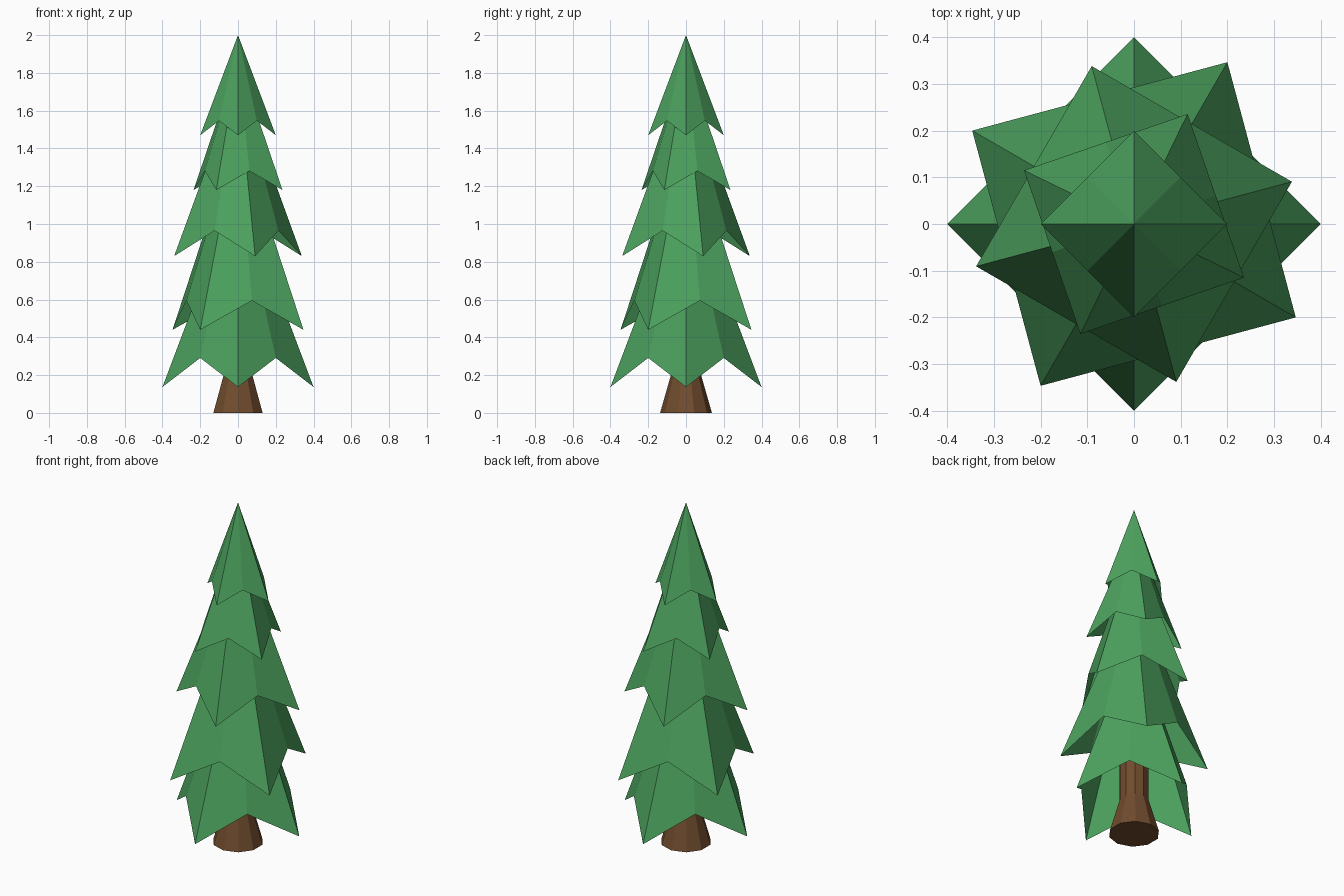
import bpy, bmesh
from math import cos, sin, radians, tau

cube = bpy.data.objects.get("Cube")
if cube:
    bpy.data.objects.remove(cube, do_unlink=True)


def material(name, colour):
    mat = bpy.data.materials.new(name)
    mat.use_nodes = True
    mat.diffuse_color = colour
    mat.node_tree.nodes["Principled BSDF"].inputs["Base Color"].default_value = colour
    return mat


def make_object(name, bm, mat):
    bmesh.ops.recalc_face_normals(bm, faces=bm.faces)
    mesh = bpy.data.meshes.new(name)
    bm.to_mesh(mesh)
    bm.free()
    mesh.materials.append(mat)
    obj = bpy.data.objects.new(name, mesh)
    bpy.context.collection.objects.link(obj)
    return obj


def branch_tier(name, radius, tip_z, turn, mat):
    """Open four-pointed cone whose rim rises between the points."""
    bm = bmesh.new()
    apex = bm.verts.new((0, 0, tip_z + radius * 2.65))
    rim = []
    for i in range(8):
        notch = i % 2
        r = radius * cos(radians(45)) if notch else radius
        a = radians(turn + 45 * i)
        z = tip_z + notch * radius * 0.385
        rim.append(bm.verts.new((r * cos(a), r * sin(a), z)))
    for i in range(8):
        bm.faces.new((apex, rim[i], rim[(i + 1) % 8]))
    return make_object(name, bm, mat)


def trunk(profile, sides, mat):
    """Flared trunk made from stacked rings of (radius, height)."""
    bm = bmesh.new()
    rings = []
    for r, z in profile:
        angles = [radians(90) + tau * i / sides for i in range(sides)]
        rings.append([bm.verts.new((r * cos(a), r * sin(a), z)) for a in angles])
    for low, high in zip(rings, rings[1:]):
        for i in range(sides):
            j = (i + 1) % sides
            bm.faces.new((low[i], low[j], high[j], high[i]))
    bm.faces.new(rings[0])
    bm.faces.new(rings[-1])
    return make_object("trunk", bm, mat)


green = material("needle green", (0.074, 0.366, 0.114, 1))
brown = material("bark brown", (0.162, 0.072, 0.027, 1))

trunk([(0.137, 0), (0.08, 0.2), (0.08, 0.75)], 10, brown)

# Tiers from bottom to top: radius, height of the points, turn in degrees
tiers = [(0.4, 0.137, 0), (0.4, 0.44, 60), (0.35, 0.83, 15),
         (0.262, 1.18, 64), (0.2, 1.47, 0)]
for number, (radius, tip_z, turn) in enumerate(tiers, 1):
    branch_tier(f"branch_tier_{number}", radius, tip_z, turn, green)
